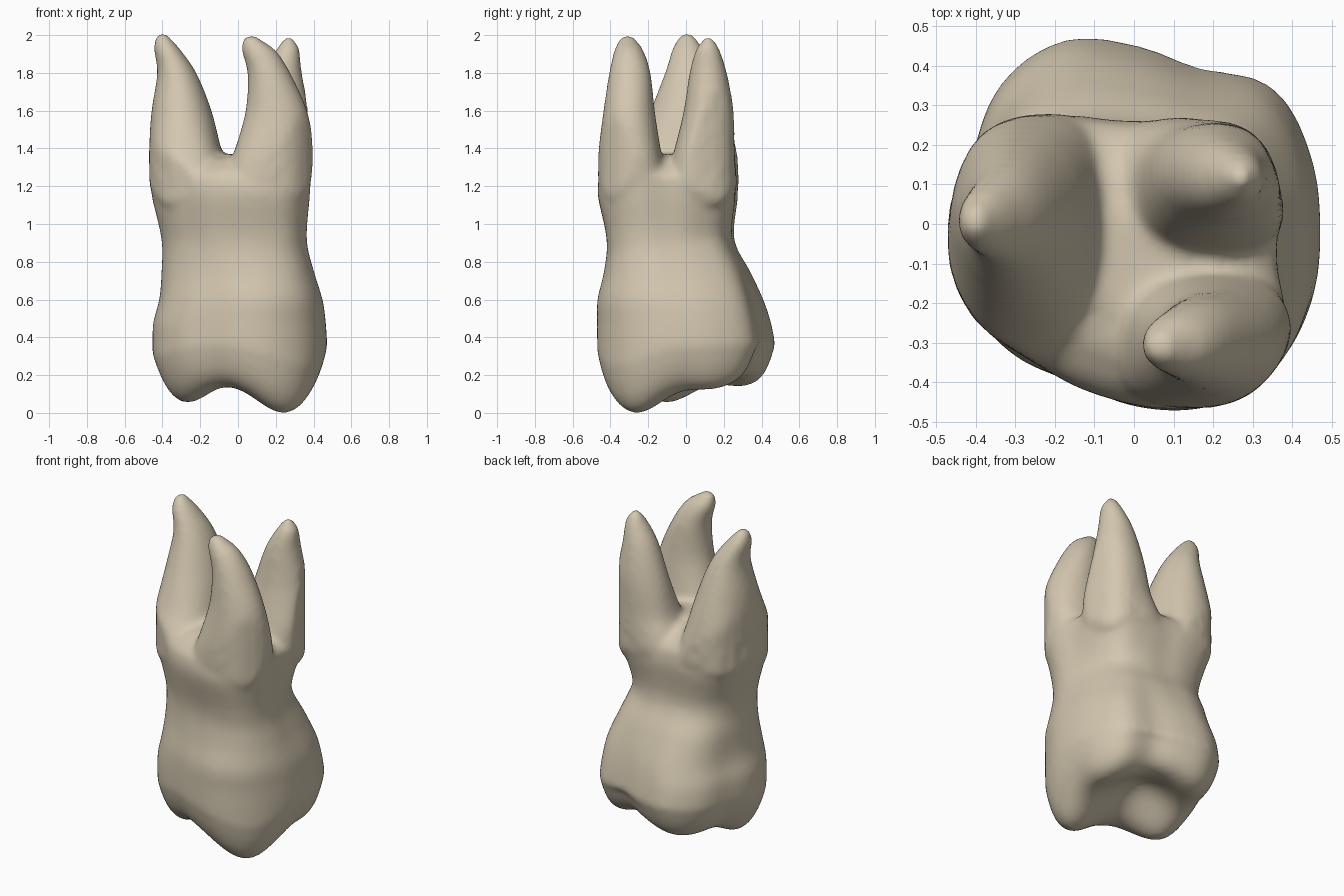
import bpy, bmesh, math
from mathutils import Vector

if "Cube" in bpy.data.objects:
    bpy.data.objects.remove(bpy.data.objects["Cube"], do_unlink=True)

SEG = 64

# Radii of the three main cross-sections, sixteen directions from +x
CROWN = [.475, .485, .495, .43, .455, .505, .50, .46, .47, .475, .455, .425, .455, .49, .505, .49]
WAIST = [.385, .375, .385, .36, .345, .38, .42, .42, .40, .37, .33, .325, .335, .38, .44, .43]
NECK = [.405, .435, .465, .395, .365, .41, .47, .445, .42, .38, .33, .325, .345, .395, .46, .46]


def spline(p0, p1, p2, p3, t):
    """Smooth curve from p1 to p2."""
    return p1 + .5 * t * (p2 - p0 + t * (2 * p0 - 5 * p1 + 4 * p2 - p3
                                         + t * (3 * (p1 - p2) + p3 - p0)))


def refine(sections, steps=4):
    """Add smooth in-between sections."""
    padded = [sections[0]] + sections + [sections[-1]]
    out = []
    for four in zip(padded, padded[1:], padded[2:], padded[3:]):
        out += [[spline(*n, s / steps) for n in zip(*four)] for s in range(steps)]
    return out + [sections[-1]]


def outline(radii):
    """Smooth closed outline, scaled to fill -1..1 both ways."""
    pts = []
    for i in range(SEG):
        t = i * 16 / SEG
        k = int(t)
        r = spline(*[radii[(k + d) % 16] for d in (-1, 0, 1, 2)], t - k)
        a = math.tau * i / SEG
        pts.append(Vector((r * math.cos(a), r * math.sin(a))))
    lo = [min(p[c] for p in pts) for c in (0, 1)]
    hi = [max(p[c] for p in pts) for c in (0, 1)]
    return [Vector([2 * (p[c] - lo[c]) / (hi[c] - lo[c]) - 1 for c in (0, 1)]) for p in pts]


def ring(shape, z, x0, x1, y0, y1, scale=1.0):
    """Place an outline in a bounding rectangle at height z."""
    cx, cy = (x0 + x1) / 2, (y0 + y1) / 2
    hx, hy = (x1 - x0) / 2 * scale, (y1 - y0) / 2 * scale
    return [Vector((cx + p.x * hx, cy + p.y * hy, z)) for p in shape]


def blend(a, b, t):
    return [p.lerp(q, t) for p, q in zip(a, b)]


def loft(bm, rings):
    """Skin a stack of rings and close both ends."""
    rows = [[bm.verts.new(p) for p in r] for r in rings]
    for a, b in zip(rows, rows[1:]):
        for i in range(SEG):
            j = (i + 1) % SEG
            bm.faces.new((a[i], a[j], b[j], b[i]))
    bm.faces.new(rows[0][::-1])
    bm.faces.new(rows[-1])


crown, waist, neck = outline(CROWN), outline(WAIST), outline(NECK)
circle = [Vector((math.cos(math.tau * i / SEG), math.sin(math.tau * i / SEG))) for i in range(SEG)]
pillow = [p / (abs(p.x) ** 3 + abs(p.y) ** 3) ** (1 / 3) for p in circle]

# Chewing surface: cusps as (x, y, depth, spread), with a central pit and a back notch
CUSPS = [(.25, -.27, .178, .15), (-.28, -.10, .13, .14), (-.2, .33, .06, .14),
         (.33, .15, .06, .13), (0, .04, -.09, .13), (.2, .4, -.05, .08)]


def chewing_height(x, y):
    return .17 + .06 * max(y, 0) - sum(
        d * math.exp(-((x - cx) ** 2 + (y - cy) ** 2) / (2 * s * s)) for cx, cy, d, s in CUSPS)


def within_neck(p):
    """Pull a point back onto the neck outline if it lies outside."""
    centre, half = Vector((-.035, -.094)), Vector((.437, .374))
    u = Vector([(p[c] - centre[c]) / half[c] for c in (0, 1)])
    edge = max(neck, key=lambda n: n.normalized().dot(u)).length
    if u.length > edge:
        u *= edge / u.length
    return Vector((centre.x + u.x * half.x, centre.y + u.y * half.y, p.z))


bm = bmesh.new()

# Crown and neck: height, rectangle, blend (0 crown, 1 waist, 2 neck)
BODY = [(.37, -.453, .472, -.471, .472, 0), (.48, -.449, .465, -.471, .45, .05),
        (.6, -.418, .45, -.47, .41, .18), (.75, -.407, .405, -.435, .34, .55),
        (.92, -.405, .365, -.42, .255, 1), (1.15, -.457, .382, -.467, .275, 1.9),
        (1.25, -.457, .385, -.457, .262, 2)]
rings = []
for k in range(1, 25):
    f = k / 24
    r = ring(crown, 0, -.453, .47, -.47, .471, f)
    for p in r:
        steep = 6 + 10 * abs(p.y) + 8 * max(p.x, 0)
        p.z = min(chewing_height(p.x, p.y) + .2 * f ** steep, .355)
    rings.append(r)
for z, x0, x1, y0, y1, t in refine(BODY):
    lower = blend(crown, waist, min(max(t, 0), 1))
    rings.append(ring(blend(lower, neck, max(t - 1, 0)), z, x0, x1, y0, y1))
for z, s in ((1.29, .9), (1.34, .68), (1.37, .3)):
    rings.append(ring(neck, z, -.457, .385, -.457, .262, s))
loft(bm, rings)

# Three roots: height and rectangle of each section
ROOTS = [
    [(1.1, -.42, -.05, -.30, .22), (1.2, -.465, -.03, -.37, .28), (1.3, -.47, -.06, -.34, .28),
     (1.4, -.471, -.09, -.28, .265), (1.6, -.458, -.14, -.19, .215), (1.8, -.428, -.22, -.112, .15),
     (1.93, -.447, -.31, -.072, .09), (1.985, -.437, -.36, -.04, .05)],
    [(1.1, 0, .34, -.42, -.10), (1.2, -.06, .38, -.46, -.10), (1.3, -.05, .395, -.466, -.115),
     (1.4, -.015, .402, -.462, -.135), (1.6, .04, .367, -.437, -.165), (1.8, .05, .277, -.407, -.187),
     (1.92, .017, .2, -.38, -.225), (1.975, .025, .12, -.355, -.265)],
    [(1.1, 0, .34, -.06, .22), (1.2, -.05, .38, -.09, .272), (1.3, -.04, .39, -.085, .265),
     (1.4, .01, .397, -.06, .257), (1.6, .06, .377, -.012, .252), (1.8, .13, .338, .018, .217),
     (1.92, .2, .327, .05, .18), (1.965, .23, .305, .08, .155)],
]
for sections in ROOTS:
    stack = []
    for z, *box in refine(sections):
        shape = blend(pillow, circle, min(max((z - 1.2) / .4, 0), 1))
        stack.append([within_neck(p) for p in ring(shape, z, *box)])
    # Rounded tip
    top, *box = sections[-1]
    for rise, s in ((.014, .8), (.022, .5), (.025, .2)):
        stack.append(ring(circle, top + rise, *box, s))
    loft(bm, stack)

bmesh.ops.recalc_face_normals(bm, faces=bm.faces)
mesh = bpy.data.meshes.new("molar_tooth")
bm.to_mesh(mesh)
bm.free()
tooth = bpy.data.objects.new("molar_tooth", mesh)
bpy.context.collection.objects.link(tooth)

# Fuse the crown and roots into one soft skin
fuse = tooth.modifiers.new("fuse", 'REMESH')
fuse.mode = 'VOXEL'
fuse.voxel_size = .016
fuse.use_smooth_shade = True
soften = tooth.modifiers.new("soften", 'SMOOTH')
soften.factor = .5
soften.iterations = 14
bpy.context.view_layer.update()
graph = bpy.context.evaluated_depsgraph_get()
skin = bpy.data.meshes.new_from_object(tooth.evaluated_get(graph))
tooth.modifiers.clear()
tooth.data = skin

# Ivory enamel
ivory = bpy.data.materials.new("ivory")
ivory.use_nodes = True
colour = (.65, .57, .43, 1)
ivory.diffuse_color = colour
ivory.node_tree.nodes["Principled BSDF"].inputs["Base Color"].default_value = colour
skin.materials.clear()
skin.materials.append(ivory)
